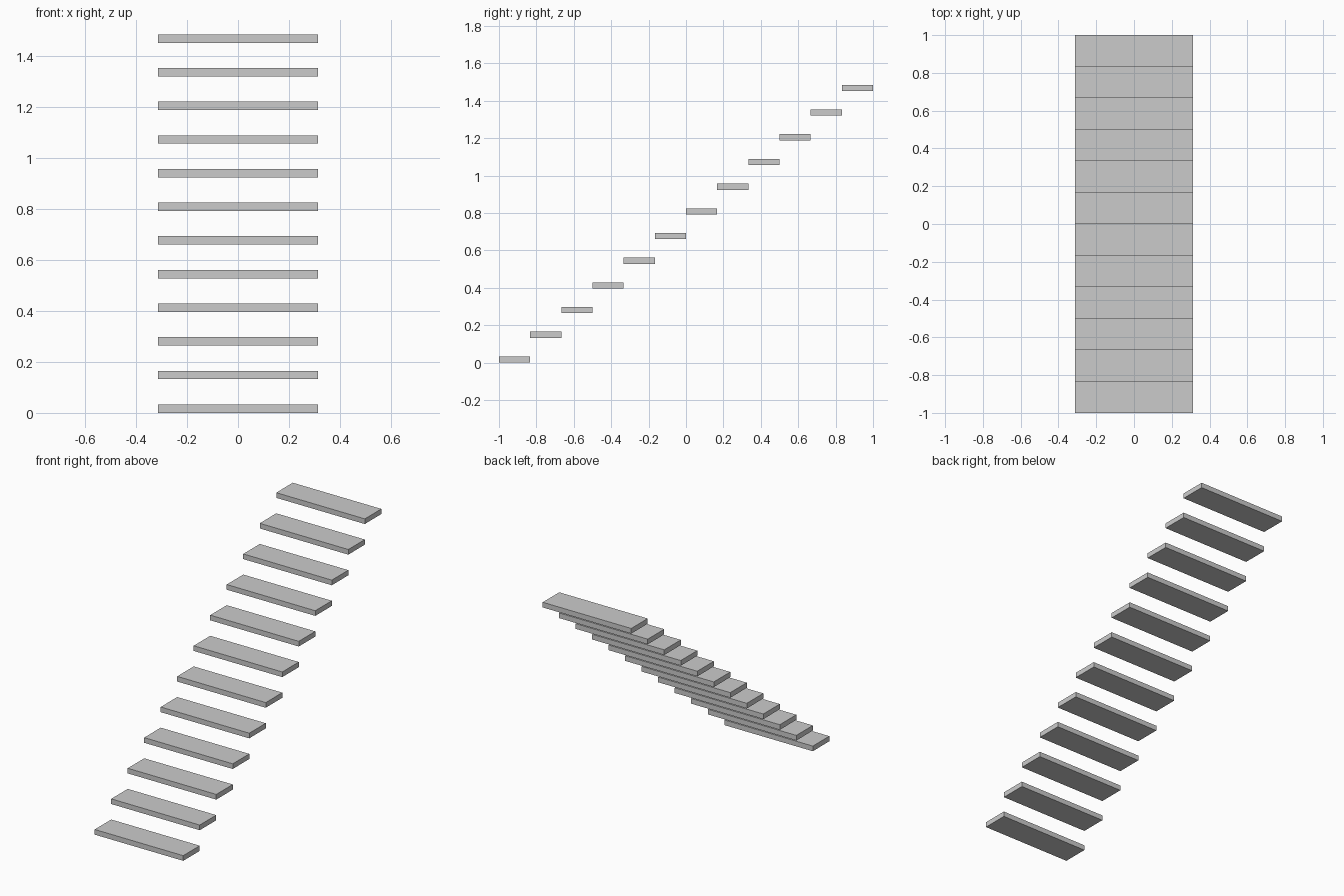
import bpy

if "Cube" in bpy.data.objects:
    bpy.data.objects.remove(bpy.data.objects["Cube"])

STEPS = 12
WIDTH, THICK = 0.626, 0.033
DEPTH = 2.0 / STEPS
RISE = 0.132

grey = bpy.data.materials.new("light_grey")
grey.diffuse_color = (0.6, 0.6, 0.6, 1)
grey.use_nodes = True
grey.node_tree.nodes["Principled BSDF"].inputs["Base Color"].default_value = grey.diffuse_color

# Floating treads climbing from front to back
for i in range(STEPS):
    y = -1 + DEPTH * (i + 0.5)
    z = RISE * i + THICK / 2
    bpy.ops.mesh.primitive_cube_add(size=1, location=(0, y, z))
    tread = bpy.context.object
    tread.name = f"stair_tread_{i + 1:02d}"
    tread.scale = (WIDTH, DEPTH, THICK)
    bpy.ops.object.transform_apply(location=False, rotation=False, scale=True)
    tread.data.materials.append(grey)
